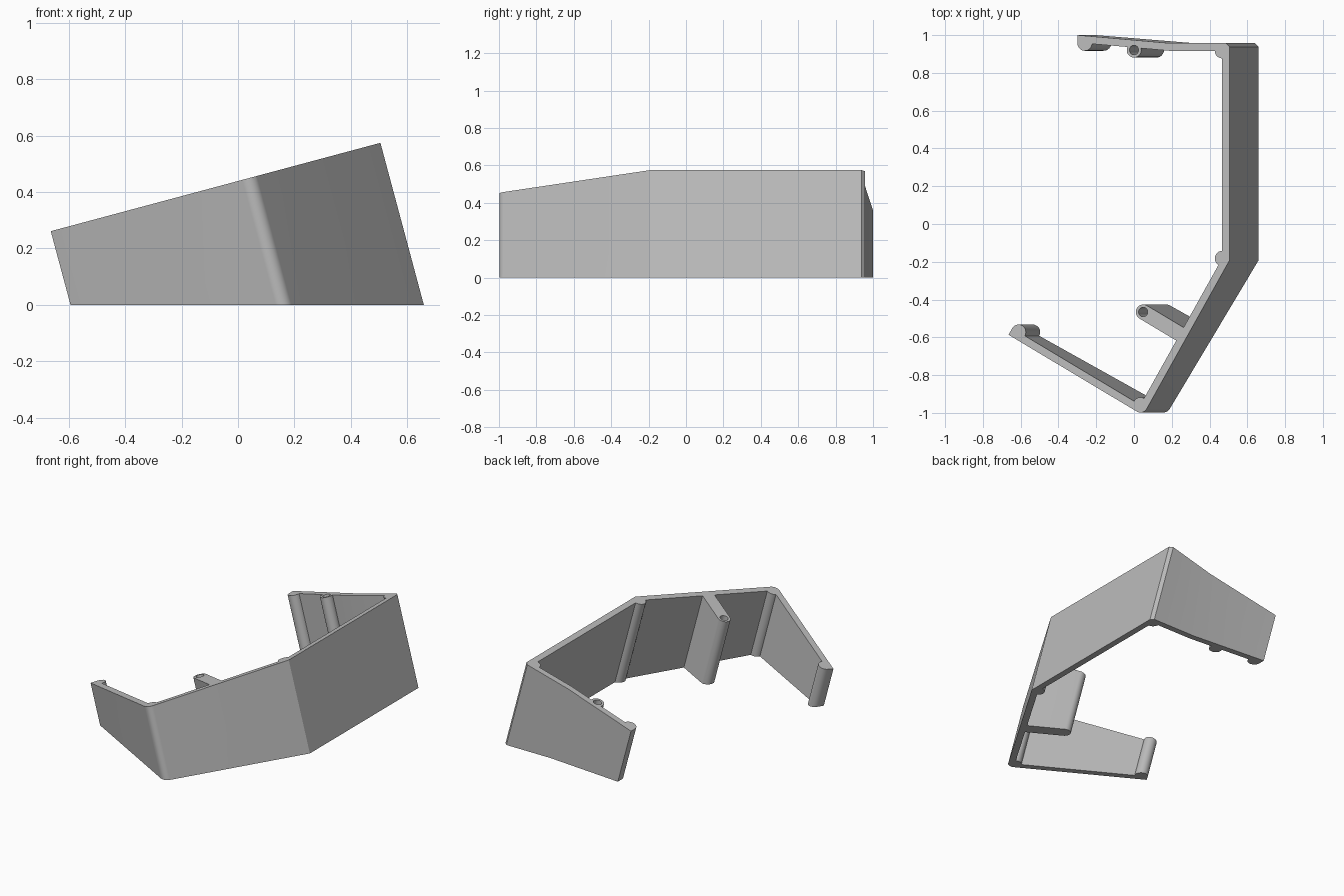
import bpy, bmesh, math
from mathutils import Vector

if "Cube" in bpy.data.objects:
    bpy.data.objects.remove(bpy.data.objects["Cube"])

TILT = math.radians(15)
R = 0.04                      # wall thickness and boss radius
COS, TAN = math.cos(TILT), math.tan(TILT)
TOP_Z = 0.439                 # height of the tilted top plane at x = 0

grey = bpy.data.materials.new("light_grey")
grey.diffuse_color = (0.5, 0.5, 0.5, 1)
grey.use_nodes = True
grey.node_tree.nodes["Principled BSDF"].inputs["Base Color"].default_value = grey.diffuse_color


def arc(c, a0, a1, r=R, n=14):
    """Points on an arc, angles in degrees."""
    angles = [math.radians(a0 + (a1 - a0) * i / n) for i in range(n + 1)]
    return [(c[0] + r * math.cos(a), c[1] + r * math.sin(a)) for a in angles]


def on_top(p, depth=0.0):
    """Point of the tilted top plane, moved down along the lean."""
    x = p[0] * COS
    return Vector((x + depth * math.sin(TILT), p[1], TOP_Z + TAN * x - depth * COS))


def on_floor(p):
    t = on_top(p)
    return Vector((t.x + TAN * t.z, t.y, 0))


def prism(name, top, bottom):
    bm = bmesh.new()
    a = [bm.verts.new(p) for p in top]
    b = [bm.verts.new(p) for p in bottom]
    bm.faces.new(a)
    bm.faces.new(b[::-1])
    n = len(a)
    for i in range(n):
        j = (i + 1) % n
        bm.faces.new((a[i], b[i], b[j], a[j]))
    bmesh.ops.recalc_face_normals(bm, faces=bm.faces)
    mesh = bpy.data.meshes.new(name)
    bm.to_mesh(mesh)
    bm.free()
    mesh.materials.append(grey)
    ob = bpy.data.objects.new(name, mesh)
    bpy.context.collection.objects.link(ob)
    return ob


# Key centres in the tilted plane
back_lug, back_boss = (-0.27, 0.957), (0.0, 0.921)
back_corner, side_bend = (0.483, 0.917), (0.483, -0.182)
arm_boss, front_corner, front_lug = (0.05, -0.466), (0.035, -0.958), (-0.633, -0.572)

# Foot of the arm on the inner face of the slanted wall
d = Vector((-0.5, -0.866))
k = Vector(side_bend)
foot = k + d * (Vector(arm_boss) - k).dot(d)
front_end = arc(front_lug, -30, 150)
end = Vector(front_end[-1]) + d * R

# Whole wall outline: outer back, inner side with bosses, outer front
outline = [(0.523, -0.193), (0.523, 0.938), (0.504, 0.957), (0.197, 0.957), (-0.31, 1.0)]
outline += arc(back_lug, 180, 355)
outline += arc(back_boss, 156, 374)
outline += [(0.195, 0.917)]
outline += arc(back_corner, 180, 270)
outline += arc(side_bend, 90, 240)
outline += [tuple(foot - d * R)] + arc(arm_boss, 60, 240) + [tuple(foot + d * R)]
outline += arc(front_corner, 60, 150)
outline += front_end + [tuple(end)]
outline += arc(front_corner, 240, 330)

shell = prism("wall_shell", [on_top(p) for p in outline], [on_floor(p) for p in outline])

# Blind screw holes in the two bosses
bpy.context.view_layer.objects.active = shell
for c in (back_boss, arm_boss):
    ring = arc(c, 0, 345, 0.025, 23)
    cutter = prism("hole_cutter", [on_top(p, -0.05) for p in ring], [on_top(p, 0.2) for p in ring])
    cutter.hide_render = True
    mod = shell.modifiers.new("hole", 'BOOLEAN')
    mod.operation, mod.solver, mod.object = 'DIFFERENCE', 'EXACT', cutter
    bpy.ops.object.modifier_apply(modifier=mod.name)
    bpy.data.objects.remove(cutter)

shell.select_set(True)
bpy.ops.object.shade_smooth_by_angle(angle=math.radians(25))
